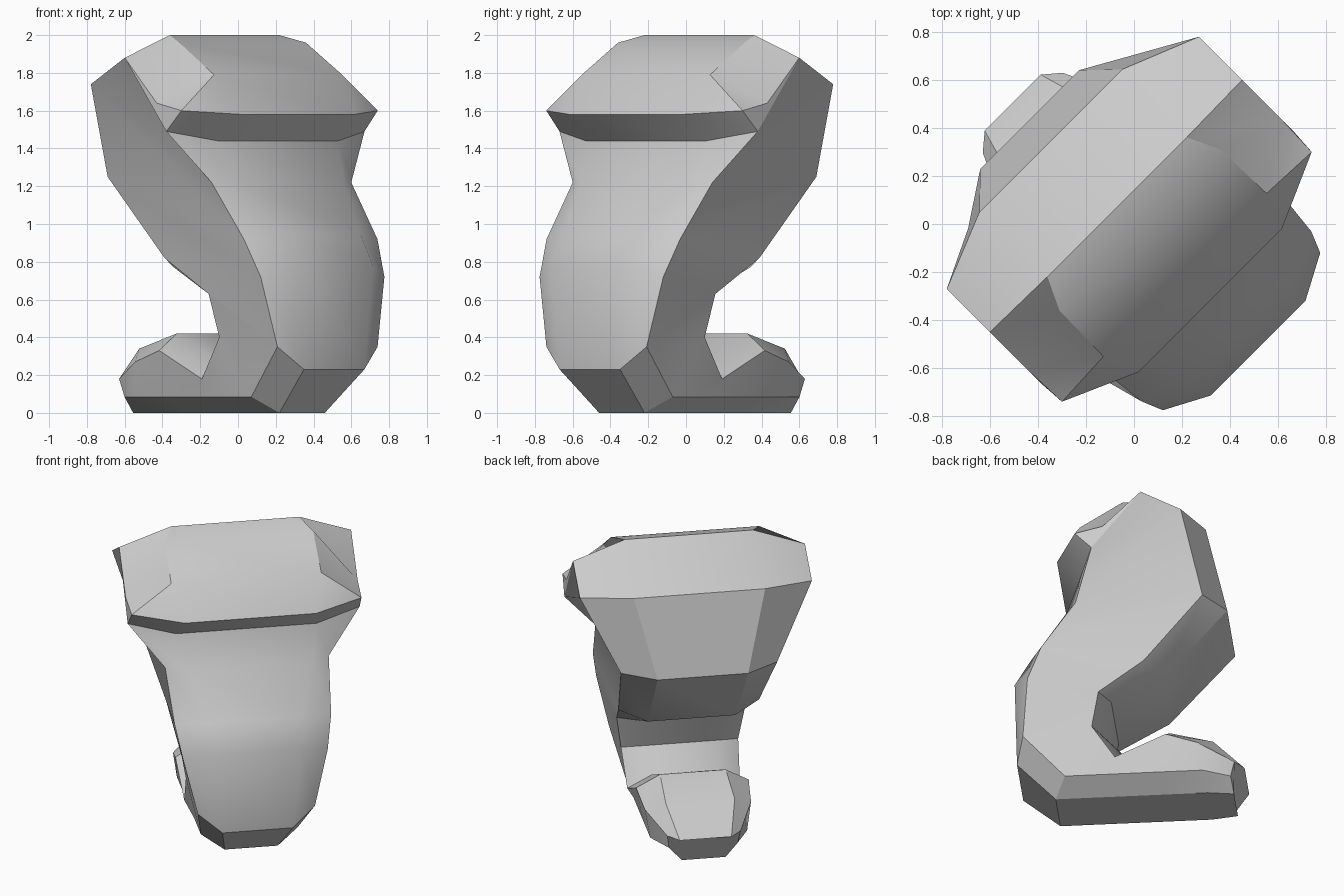
import bpy, bmesh
from math import radians, sqrt

if "Cube" in bpy.data.objects:
    bpy.data.objects.remove(bpy.data.objects["Cube"], do_unlink=True)

grey = bpy.data.materials.new("plain grey")
grey.use_nodes = True
colour = (0.6, 0.6, 0.6, 1)
grey.diffuse_color = colour
grey.node_tree.nodes["Principled BSDF"].inputs["Base Color"].default_value = colour

# Half sections along the S shape, as (half width, forward, height):
# outer side edge, outer middle edge, inner side edge, inner middle edge
brow = (.48, .30, 1.79)
sections = [
    # foot, toe to heel
    [(.22, -.63, .085), (.14, -.645, 0), (.235, -.655, .18), (.165, -.714, .17)],
    [(.31, -.46, .085), (.17, -.48, 0), (.34, -.43, .27), (.22, -.52, .34)],
    [(.31, -.20, .085), (.17, -.20, 0), (.36, -.23, .33), (.21, -.25, .42)],
    [(.31, .15, .085), (.17, .10, 0), (.36, .09, .18), (.21, .05, .28)],
    [(.31, .41, .085), (.17, .48, 0), (.375, .235, .40), (.24, .19, .42)],
    # body and neck
    [(.375, .67, .35), (.226, .72, .23), (.41, .19, .63), (.27, .12, .63)],
    [(.463, .633, .72), (.28, .73, .78), (.45, -.10, .82), (.28, -.20, .77)],
    [(.50, .544, .92), (.29, .625, .95), (.50, -.476, 1.25), (.29, -.615, 1.25)],
    [(.523, .325, 1.22), (.40, .39, 1.22), (.742, -.36, 1.74), (.42, -.49, 1.77)],
    # head and rim
    [(.742, .205, 1.49), (.45, .30, 1.44), (.742, -.106, 1.88), (.41, -.10, 2)],
    [(.735, .311, 1.6), (.42, .45, 1.58), (.742, .134, 1.64), (.474, .035, 1.96)],
    [brow] * 4,
]


def place(point, side):
    """Turn a section point to the diagonal facing of the model."""
    u, v, z = point[0] * side, point[1], point[2]
    return ((v + u) / sqrt(2), (u - v) / sqrt(2), z)


# Loft the mirrored rings
bm = bmesh.new()
rings = []
for o, oi, b, bi in sections:
    loop = [(o, 1), (oi, 1), (oi, -1), (o, -1), (b, -1), (bi, -1), (bi, 1), (b, 1)]
    rings.append([bm.verts.new(place(p, s)) for p, s in loop])
for low, high in zip(rings, rings[1:]):
    for i in range(8):
        j = (i + 1) % 8
        bm.faces.new((low[i], low[j], high[j], high[i]))
bm.faces.new(rings[0])
bmesh.ops.remove_doubles(bm, verts=bm.verts[:], dist=0.0005)
bmesh.ops.recalc_face_normals(bm, faces=bm.faces[:])

mesh = bpy.data.meshes.new("curved_body")
bm.to_mesh(mesh)
bm.free()
mesh.materials.append(grey)
body = bpy.data.objects.new("curved_body", mesh)
bpy.context.collection.objects.link(body)

# Soft facets with crisp main edges
bpy.ops.object.select_all(action='DESELECT')
body.select_set(True)
bpy.context.view_layer.objects.active = body
bpy.ops.object.shade_smooth_by_angle(angle=radians(28))
